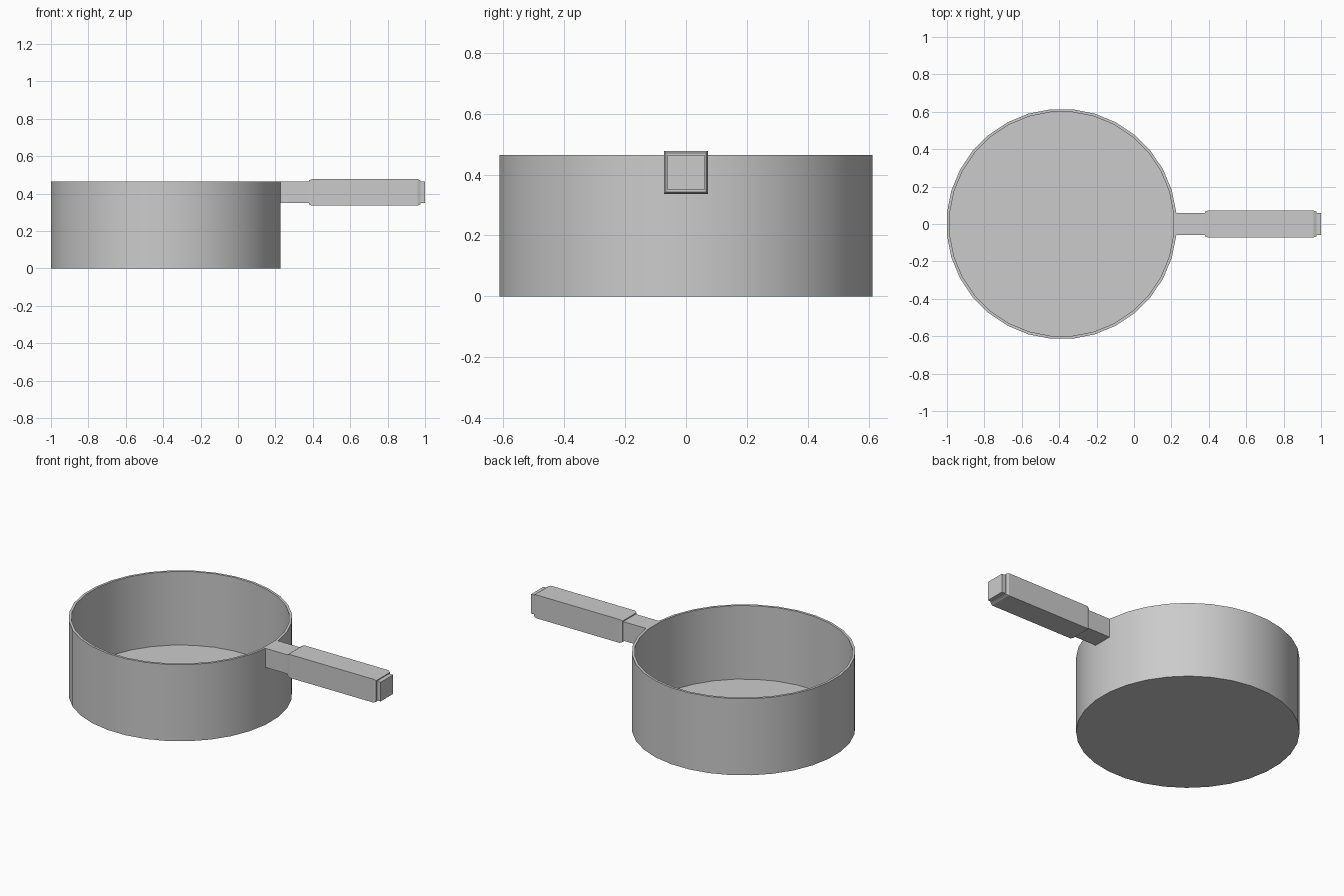
import bpy, bmesh, math

if "Cube" in bpy.data.objects:
    bpy.data.objects.remove(bpy.data.objects["Cube"])

SIDES = 32
POT_X = -0.387


def loft(name, rings, smooth):
    """Skin a list of equal-length point rings and cap both ends."""
    bm = bmesh.new()
    loops = [[bm.verts.new(p) for p in ring] for ring in rings]
    n = len(loops[0])
    for a, b in zip(loops, loops[1:]):
        for i in range(n):
            j = (i + 1) % n
            bm.faces.new((a[i], a[j], b[j], b[i]))
    bm.faces.new(loops[0])
    bm.faces.new(loops[-1])
    bmesh.ops.recalc_face_normals(bm, faces=bm.faces)
    mesh = bpy.data.meshes.new(name)
    bm.to_mesh(mesh)
    bm.free()
    obj = bpy.data.objects.new(name, mesh)
    bpy.context.collection.objects.link(obj)
    if smooth:
        bpy.ops.object.select_all(action='DESELECT')
        obj.select_set(True)
        bpy.context.view_layer.objects.active = obj
        bpy.ops.object.shade_smooth_by_angle(angle=math.radians(30))
    return obj


def circle(r, z):
    # half-step offset puts a flat side toward the handle
    step = 2 * math.pi / SIDES
    return [(POT_X + r * math.cos((i + 0.5) * step),
             r * math.sin((i + 0.5) * step), z) for i in range(SIDES)]


def section(x, hy, hz, zc=0.407):
    return [(x, -hy, zc - hz), (x, hy, zc - hz),
            (x, hy, zc + hz), (x, -hy, zc + hz)]


# Pot: outer wall, rim, inner wall, floor
R = 0.613 / math.cos(math.pi / SIDES)
loft("pot_body", [circle(R, 0), circle(R, 0.465),
                  circle(R - 0.015, 0.465), circle(R - 0.015, 0.018)], True)

# Handle: neck, bevelled grip, end stub
loft("handle", [section(x, hy, hz) for x, hy, hz in [
    (0.218, 0.06, 0.058), (0.38, 0.06, 0.058),
    (0.38, 0.066, 0.064), (0.395, 0.072, 0.071),
    (0.96, 0.072, 0.071), (0.975, 0.066, 0.064),
    (0.975, 0.06, 0.058), (1.0, 0.06, 0.058)]], False)
